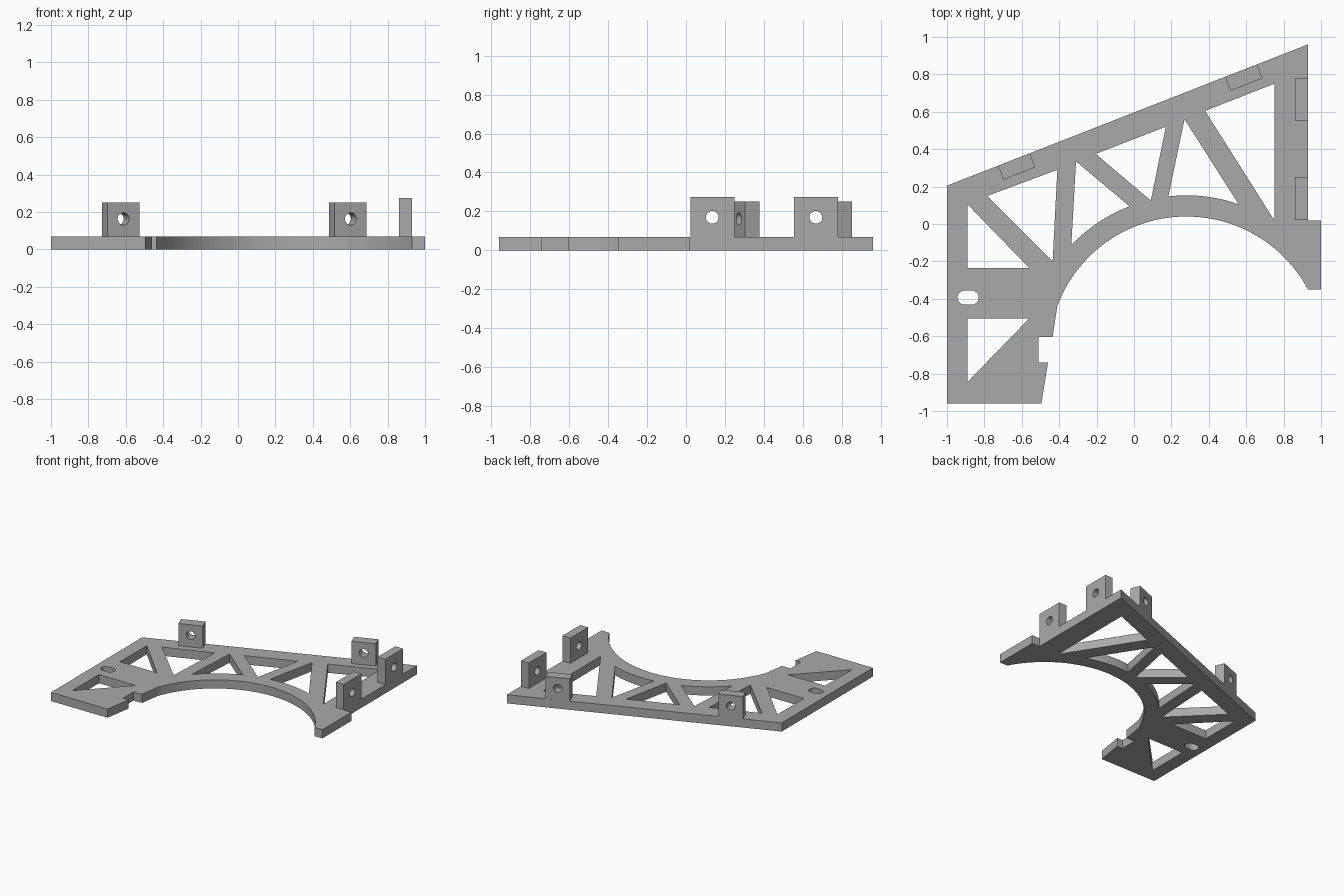
import bpy, bmesh
from math import sin, cos, radians
from mathutils import Matrix, Vector

cube = bpy.data.objects.get("Cube")
if cube:
    bpy.data.objects.remove(cube)

grey = bpy.data.materials.new("plain_grey")
grey.use_nodes = True
GREY = (0.40, 0.40, 0.40, 1)
grey.diffuse_color = GREY
grey.node_tree.nodes["Principled BSDF"].inputs["Base Color"].default_value = GREY

THICK = 0.07
CENTRE = (0.28, -0.697)      # centre of the large arch


def arc(c, r, a0, a1, n):
    angles = [radians(a0 + (a1 - a0) * i / n) for i in range(n + 1)]
    return [(c[0] + r * cos(a), c[1] + r * sin(a)) for a in angles]


def sheet(name, loops, depth, matrix):
    """Extrude an outline with holes by depth along local z, then place it."""
    curve = bpy.data.curves.new(name, "CURVE")
    curve.dimensions = "2D"
    curve.fill_mode = "BOTH"
    curve.extrude = depth / 2
    for pts in loops:
        spline = curve.splines.new("POLY")
        spline.points.add(len(pts) - 1)
        for p, (x, y) in zip(spline.points, pts):
            p.co = (x, y, 0, 1)
        spline.use_cyclic_u = True
    temp = bpy.data.objects.new(name + "_curve", curve)
    bpy.context.collection.objects.link(temp)
    bpy.context.view_layer.update()
    graph = bpy.context.evaluated_depsgraph_get()
    mesh = bpy.data.meshes.new_from_object(temp.evaluated_get(graph))
    bpy.data.objects.remove(temp)
    bpy.data.curves.remove(curve)

    # Weld the caps to the walls and make the normals consistent
    bm = bmesh.new()
    bm.from_mesh(mesh)
    bmesh.ops.remove_doubles(bm, verts=bm.verts, dist=0.0001)
    bmesh.ops.transform(bm, verts=bm.verts,
                        matrix=matrix @ Matrix.Translation((0, 0, depth / 2)))
    bmesh.ops.recalc_face_normals(bm, faces=bm.faces)
    bm.to_mesh(mesh)
    bm.free()
    mesh.name = name
    mesh.materials.clear()
    mesh.materials.append(grey)
    obj = bpy.data.objects.new(name, mesh)
    bpy.context.collection.objects.link(obj)
    bpy.ops.object.select_all(action="DESELECT")
    obj.select_set(True)
    bpy.context.view_layer.objects.active = obj
    bpy.ops.object.shade_smooth_by_angle(angle=radians(30))
    return obj


# Base plate outline with the arch and the small notch
outline = [(-1, -0.96), (-0.495, -0.96), (-0.46, -0.74), (-0.51, -0.74),
           (-0.51, -0.605), (-0.435, -0.605)]
outline += arc(CENTRE, 0.737, 159.5, 28.1, 64)
outline += [(1, -0.35), (1, 0.02), (0.93, 0.02), (0.93, 0.96), (-1, 0.205)]

# Truss openings; two of them follow the arch on their lower side
windows = [
    [(-0.89, 0.105), (-0.89, -0.235), (-0.56, -0.235)],
    [(-0.89, -0.505), (-0.56, -0.505), (-0.89, -0.845)],
    [(-0.785, 0.15), (-0.41, 0.29), (-0.435, -0.2)],
    [(-0.31, 0.335)] + arc(CENTRE, 0.848, 111, 136.5, 14),
    [(-0.205, 0.375), (0.17, 0.52), (0.09, 0.125)],
    [(0.27, 0.56)] + arc(CENTRE, 0.85, 70.8, 96.5, 14),
    [(0.38, 0.605), (0.75, 0.75), (0.75, 0.02)],
]
slot = (arc((-0.868, -0.393), 0.038, -90, 90, 12)
        + arc((-0.906, -0.393), 0.038, 90, 270, 12))
sheet("base_plate", [outline, slot] + windows, THICK, Matrix())


# Upright mounting tabs, each with a round bolt hole
def tab(name, origin, along, width, top, hole_z, depth):
    u = Vector(along).to_3d().normalized()
    up = Vector((0, 0, 1))
    inward = u.cross(up)
    matrix = Matrix((u, up, inward)).transposed().to_4x4()
    matrix.translation = (origin[0], origin[1], 0)
    w = width / 2
    block = [(-w, THICK), (w, THICK), (w, top), (-w, top)]
    hole = arc((0, hole_z), 0.033, 0, 345, 23)
    sheet(name, [block, hole], depth, matrix)


SLOPE = (1.93, 0.755)
tab("rear_tab_right", (-0.642, 0.345), SLOPE, 0.183, 0.25, 0.163, 0.08)
tab("rear_tab_left", (0.573, 0.82), SLOPE, 0.183, 0.25, 0.163, 0.08)
for name, y in (("side_tab_front", 0.135), ("side_tab_back", 0.667)):
    tab(name, (0.93, y), (0, -1), 0.226, 0.275, 0.17, 0.07)
